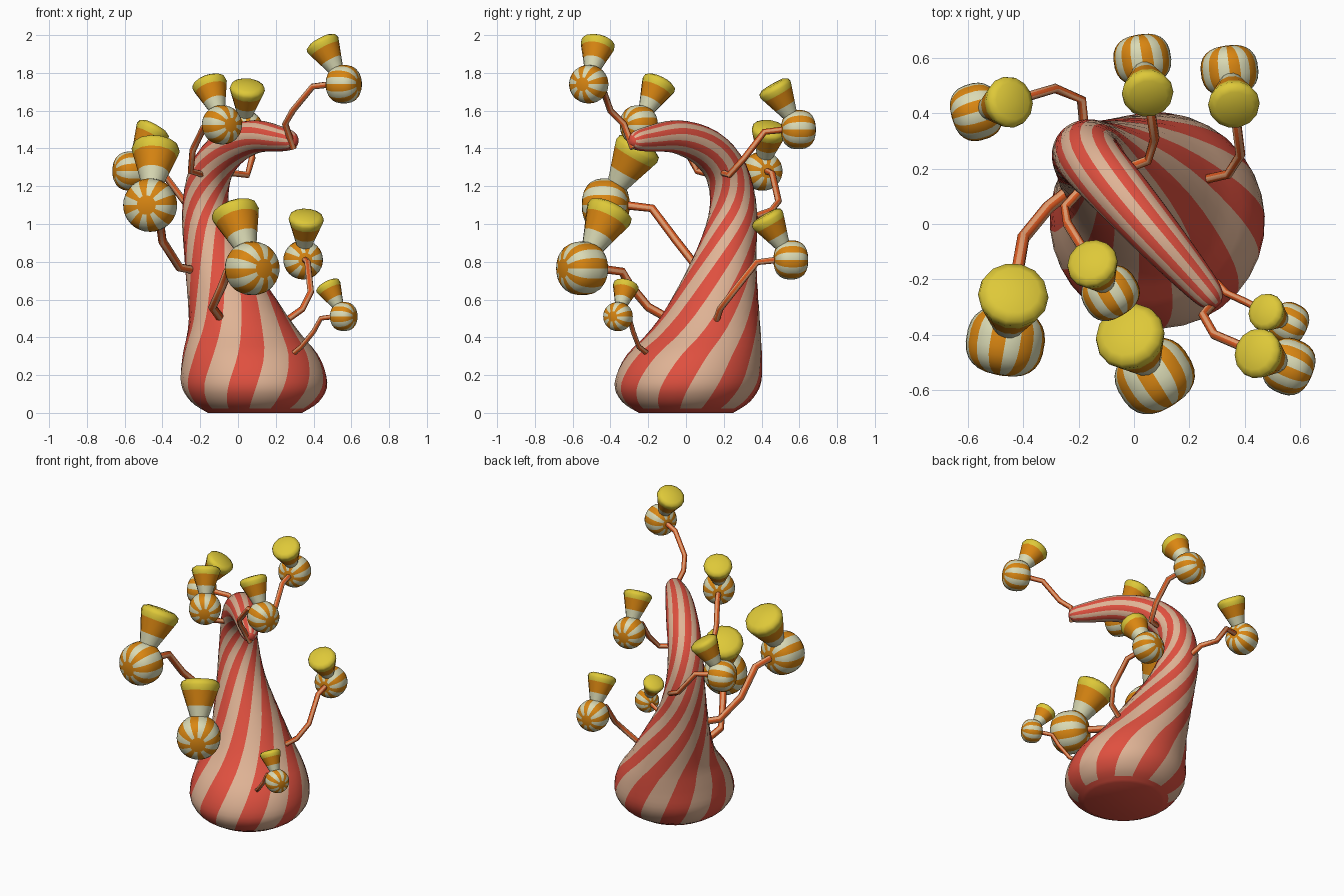
import bpy, math
from mathutils import Vector

if "Cube" in bpy.data.objects:
    bpy.data.objects.remove(bpy.data.objects["Cube"])

UP = Vector((0, 0, 1))


def material(name, r, g, b):
    m = bpy.data.materials.new(name)
    m.diffuse_color = (r, g, b, 1)
    m.use_nodes = True
    m.node_tree.nodes["Principled BSDF"].inputs["Base Color"].default_value = m.diffuse_color
    return m


RED = material("red", 0.74, 0.08, 0.05)
TAN = material("tan", 0.74, 0.45, 0.30)
CREAM = material("cream", 0.70, 0.70, 0.46)
ORANGE = material("orange", 0.70, 0.24, 0.006)
YELLOW = material("yellow", 0.73, 0.58, 0.04)
STALK_TAN = material("stalk tan", 0.75, 0.32, 0.15)
STALK_RED = material("stalk red orange", 0.71, 0.10, 0.015)


def path_tangents(pts):
    n = len(pts)
    return [(pts[min(i + 1, n - 1)] - pts[max(i - 1, 0)]).normalized() for i in range(n)]


def sweep(name, pts, radii, tangents, sides, mats, rule, twists=None):
    """Rings of given radius along a path; rule(ring, side) picks the colour."""
    t = tangents[0]
    ref = Vector((1, 0, 0)) if abs(t.x) < 0.8 else Vector((0, 1, 0))
    u = (ref - t * ref.dot(t)).normalized()
    verts, faces, idx = [], [], []
    for i, (p, r) in enumerate(zip(pts, radii)):
        if i:
            u = tangents[i - 1].rotation_difference(tangents[i]) @ u
        v = tangents[i].cross(u)
        for j in range(sides):
            a = 2 * math.pi * j / sides + (twists[i] if twists else 0)
            verts.append(p + u * (r * math.cos(a)) + v * (r * math.sin(a)))
    n = len(pts)
    for i in range(n - 1):
        for j in range(sides):
            k = (j + 1) % sides
            faces.append((i * sides + j, i * sides + k, (i + 1) * sides + k, (i + 1) * sides + j))
            idx.append(rule(i, j))
    faces.append(tuple(reversed(range(sides))))
    faces.append(tuple((n - 1) * sides + j for j in range(sides)))
    idx += [rule(0, 0), rule(n - 2, 0)]
    me = bpy.data.meshes.new(name)
    me.from_pydata(verts, [], faces)
    for m in mats:
        me.materials.append(m)
    me.polygons.foreach_set("material_index", idx)
    ob = bpy.data.objects.new(name, me)
    bpy.context.collection.objects.link(ob)
    bpy.ops.object.select_all(action='DESELECT')
    ob.select_set(True)
    bpy.context.view_layer.objects.active = ob
    bpy.ops.object.shade_smooth_by_angle(angle=math.radians(50))


def catmull(rows, steps):
    out = []
    for i in range(len(rows) - 1):
        a, b, c, d = (rows[max(0, min(len(rows) - 1, i + o))] for o in (-1, 0, 1, 2))
        for s in range(steps):
            t = s / steps
            out.append([0.5 * (2 * q + (r - p) * t + (2 * p - 5 * q + 4 * r - w) * t * t
                               + (3 * q - p - 3 * r + w) * t ** 3) for p, q, r, w in zip(a, b, c, d)])
    return out + [list(rows[-1])]


# Body: bent gourd with spiral stripes; x, y, z, radius
BODY = [
    (0.09, 0.00, 0.00, 0.25), (0.09, 0.00, 0.06, 0.34), (0.085, 0.01, 0.16, 0.388),
    (0.065, 0.045, 0.31, 0.357), (0.00, 0.13, 0.50, 0.262), (-0.12, 0.21, 0.82, 0.165),
    (-0.17, 0.25, 1.07, 0.127), (-0.145, 0.215, 1.27, 0.113), (-0.05, 0.11, 1.40, 0.105),
    (0.09, -0.05, 1.462, 0.088), (0.235, -0.215, 1.448, 0.064), (0.285, -0.272, 1.44, 0.046),
    (0.305, -0.293, 1.438, 0.016)]
rows = catmull(BODY, 4)
spine = [Vector(r[:3]) for r in rows]
tans, twists, twist = [], [], -0.53
for i, (p, t) in enumerate(zip(spine, path_tangents(spine))):
    w = max(0, min(1, (p.z - 0.4) / 0.6))      # level rings low down
    tans.append(UP.lerp(t, w).normalized())
    if i:                                      # stripes turn as the body climbs
        twist += 0.4 * max(0, p.z - spine[i - 1].z) / rows[i][3] * max(0, tans[-1].z)
    twists.append(twist)
last = len(spine) - 2
sweep("striped_body", spine, [r[3] for r in rows], tans, 32, [RED, TAN],
      lambda i, j: 0 if i < 2 or i > last - 2 else (j // 2) % 2, twists)

# Ornaments: ball centre, ball radius, lower stalk bend, middle stalk bend
ORNAMENTS = [
    (0.56, -0.515, 1.74, 0.102, 0.25, -0.33, 1.53, 0.29, -0.40, 1.60),
    (-0.085, -0.25, 1.525, 0.104, -0.25, 0.06, 1.28, -0.24, 0.0, 1.39),
    (0.03, 0.595, 1.50, 0.104, 0.05, 0.23, 1.26, 0.075, 0.31, 1.35),
    (-0.57, 0.405, 1.28, 0.104, -0.19, 0.45, 1.07, -0.285, 0.49, 1.12),
    (-0.465, -0.425, 1.10, 0.142, -0.31, 0.06, 0.77, -0.40, -0.05, 0.91),
    (0.075, -0.55, 0.765, 0.142, -0.135, -0.20, 0.56, -0.08, -0.30, 0.68),
    (0.345, 0.555, 0.81, 0.104, 0.34, 0.18, 0.55, 0.385, 0.25, 0.64),
    (0.56, -0.36, 0.51, 0.077, 0.335, -0.25, 0.35, 0.40, -0.28, 0.43)]
# Cone profile in ball radii: height, radius
CONE = [(0.8, 0.38), (1.4, 0.58), (2.1, 0.82), (2.35, 0.90), (2.52, 0.86), (2.64, 0.65), (2.68, 0.1)]
RINGS = 14


def power(x, e):
    return math.copysign(abs(x) ** e, x)


for n, o in enumerate(ORNAMENTS, 1):
    c, R, low, mid = Vector(o[:3]), o[3], Vector(o[4:7]), Vector(o[7:])
    out = c - mid
    out.z = 0
    out.normalize()
    # Stalk, from near the middle of the body to inside the ball
    root = min(spine, key=lambda p: (p - low).length)
    root = root - UP * (0.35 * (root - low).length)
    path = [root, low, mid, c - out * (1.75 * R) - UP * (0.12 * R), c - out * (0.7 * R)]
    sweep(f"stalk_{n}", path, [0.15 * R + 0.002] * len(path), path_tangents(path), 8,
          [STALK_TAN, STALK_RED], lambda i, j: j % 2)
    # Ball, striped from pole to pole
    ang = [math.pi * ((i + 0.15) / (RINGS - 0.7) - 0.5) for i in range(RINGS)]
    sweep(f"striped_ball_{n}", [c + out * (0.87 * R * power(math.sin(a), 0.8)) for a in ang],
          [R * power(math.cos(a), 0.78) for a in ang], [out] * RINGS, 32, [ORANGE, CREAM],
          lambda i, j: 0 if i < 1 or i > RINGS - 3 else (j // 2) % 2)
    # Cone leaning back over the ball: cream, orange, then yellow
    d = (UP - out * 0.58).normalized()
    sweep(f"cone_{n}", [c + d * (h * R) for h, r in CONE], [r * R for h, r in CONE],
          [d] * len(CONE), 14, [CREAM, ORANGE, YELLOW], lambda i, j: min(i, 2))
